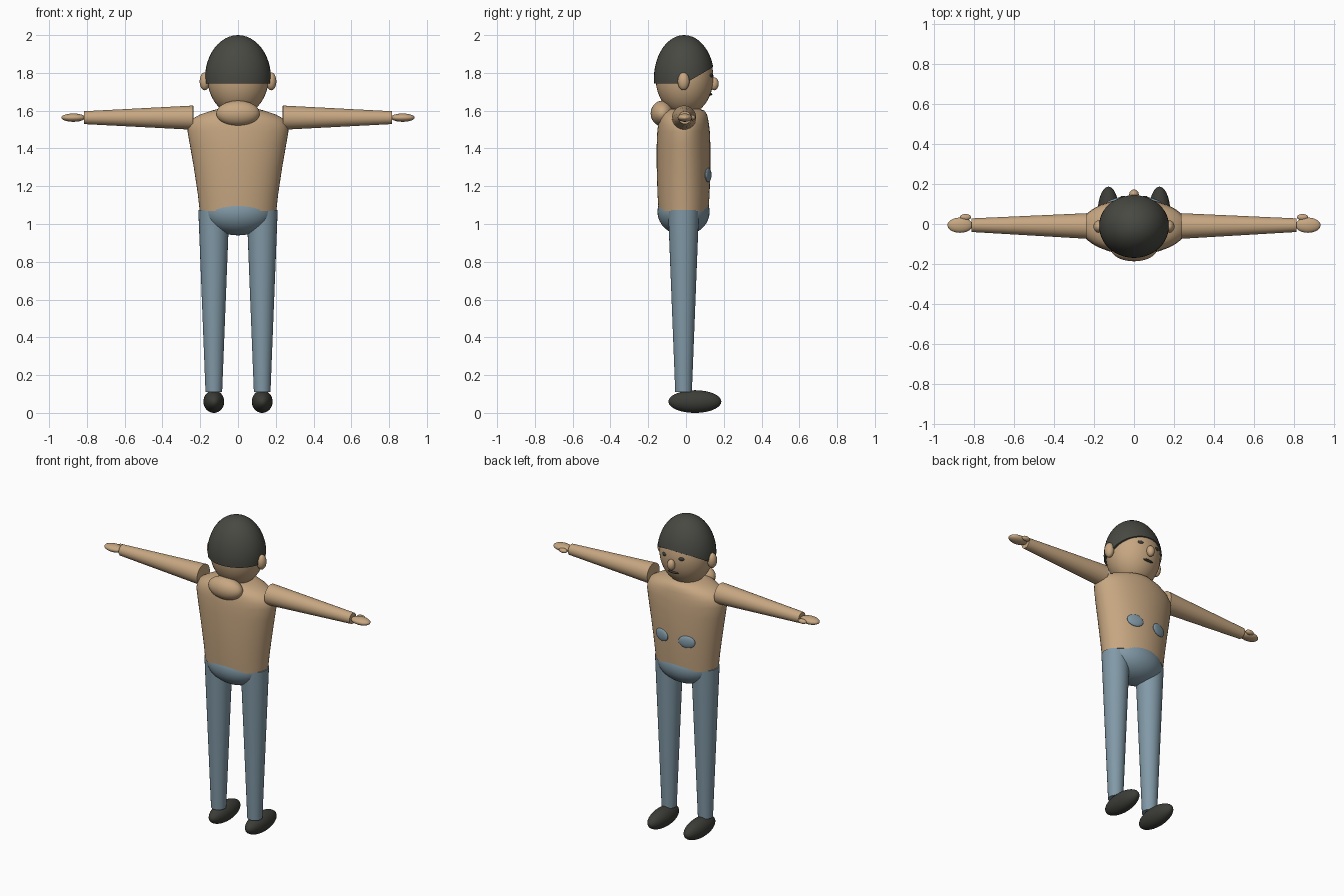
import bpy, bmesh, math
from mathutils import Vector, Matrix

if "Cube" in bpy.data.objects:
    bpy.data.objects.remove(bpy.data.objects["Cube"])

CY = -0.013  # depth of the body axis


def material(name, rgb):
    m = bpy.data.materials.new(name)
    m.diffuse_color = (*rgb, 1)
    m.use_nodes = True
    m.node_tree.nodes["Principled BSDF"].inputs["Base Color"].default_value = m.diffuse_color
    return m


SKIN = material("skin", (0.57, 0.385, 0.22))
BLUE = material("trouser_blue", (0.22, 0.32, 0.385))
HAIR = material("hair_charcoal", (0.066, 0.066, 0.056))
SHOE = material("shoe_black", (0.046, 0.046, 0.039))


def finish(name, bm, mat):
    bmesh.ops.recalc_face_normals(bm, faces=bm.faces[:])
    mesh = bpy.data.meshes.new(name)
    bm.to_mesh(mesh)
    bm.free()
    mesh.materials.append(mat)
    obj = bpy.data.objects.new(name, mesh)
    bpy.context.collection.objects.link(obj)
    bpy.ops.object.select_all(action='DESELECT')
    obj.select_set(True)
    bpy.context.view_layer.objects.active = obj
    bpy.ops.object.shade_smooth_by_angle(angle=math.radians(40))
    return obj


def ball(name, centre, radii, mat, cuts=(), turn=0.0):
    """Ellipsoid, optionally trimmed by planes (point, normal of removed side)."""
    bm = bmesh.new()
    bmesh.ops.create_uvsphere(bm, u_segments=40, v_segments=24, radius=1)
    m = Matrix.Translation(centre) @ Matrix.Rotation(turn, 4, 'Z') @ Matrix.Diagonal((*radii, 1))
    bm.transform(m)
    for point, normal in cuts:
        geom = bm.verts[:] + bm.edges[:] + bm.faces[:]
        cut = bmesh.ops.bisect_plane(bm, geom=geom, plane_co=point, plane_no=normal, clear_outer=True)
        rim = [e for e in cut['geom_cut'] if isinstance(e, bmesh.types.BMEdge)]
        bmesh.ops.edgeloop_fill(bm, edges=rim)
    return finish(name, bm, mat)


def taper(name, start, end, r1, r2, mat):
    """Tapered round limb between two points."""
    a, b = Vector(start), Vector(end)
    bm = bmesh.new()
    bmesh.ops.create_cone(bm, cap_ends=True, segments=32, radius1=r1, radius2=r2, depth=(b - a).length)
    bm.transform(Matrix.Translation((a + b) / 2) @ (b - a).to_track_quat('Z', 'Y').to_matrix().to_4x4())
    return finish(name, bm, mat)


def loft(name, levels, mat, n=48):
    """Stack of ellipses given as (z, half width, half depth)."""
    bm = bmesh.new()
    rings = []
    for z, rx, ry in levels:
        rings.append([bm.verts.new((rx * math.cos(t), CY + ry * math.sin(t), z))
                      for t in (2 * math.pi * i / n for i in range(n))])
    for lo, hi in zip(rings, rings[1:]):
        for i in range(n):
            j = (i + 1) % n
            bm.faces.new((lo[i], lo[j], hi[j], hi[i]))
    bm.faces.new(rings[0])
    bm.faces.new(rings[-1])
    return finish(name, bm, mat)


# Torso and hips
loft("torso", [(1.07, 0.203, 0.132), (1.16, 0.213, 0.138), (1.30, 0.234, 0.142), (1.42, 0.255, 0.142),
               (1.49, 0.267, 0.139), (1.525, 0.265, 0.135), (1.555, 0.245, 0.13), (1.58, 0.20, 0.124),
               (1.60, 0.14, 0.11), (1.61, 0.10, 0.085)], SKIN)
ball("hips", (0, CY, 1.065), (0.19, 0.138, 0.125), BLUE)

# Head, hair cap with a raised front edge, and nape
ball("head", (0, -0.008, 1.775), (0.162, 0.153, 0.2), SKIN)
ball("hair", (0, -0.01, 1.77), (0.175, 0.16, 0.23), HAIR,
     cuts=[((0, 0, 1.745), (0, 0, -1)), ((0, 0.0, 1.747), (0, 0.085, -0.145))])
ball("nape_roll", (0, -0.125, 1.585), (0.115, 0.062, 0.068), SKIN)

# Face
ball("nose", (0, 0.149, 1.742), (0.024, 0.024, 0.034), SKIN)
ball("mouth", (0, 0.127, 1.687), (0.036, 0.012, 0.007), SHOE)

# Paired parts
for s, side in ((-1, "left"), (1, "right")):
    ball(side + "_ear", (s * 0.176, CY, 1.755), (0.027, 0.031, 0.047), SKIN)
    ball(side + "_eye", (s * 0.06, 0.131, 1.787), (0.017, 0.009, 0.011), SHOE, turn=-s * 0.35)
    taper(side + "_arm", (s * 0.237, -0.01, 1.563), (s * 0.815, -0.006, 1.563), 0.064, 0.034, SKIN)
    ball(side + "_hand", (s * 0.872, -0.006, 1.563), (0.063, 0.038, 0.022), SKIN)
    ball(side + "_thumb", (s * 0.845, 0.034, 1.563), (0.028, 0.016, 0.014), SKIN)
    ball(side + "_belly_patch", (s * 0.088, 0.117, 1.26), (0.052, 0.013, 0.038), BLUE, turn=-s * 0.25)
    taper(side + "_leg", (s * 0.128, CY, 0.11), (s * 0.128, CY, 1.073), 0.044, 0.082, BLUE)
    ball(side + "_shoe", (s * 0.128, 0.047, 0.06), (0.055, 0.14, 0.06), SHOE)
